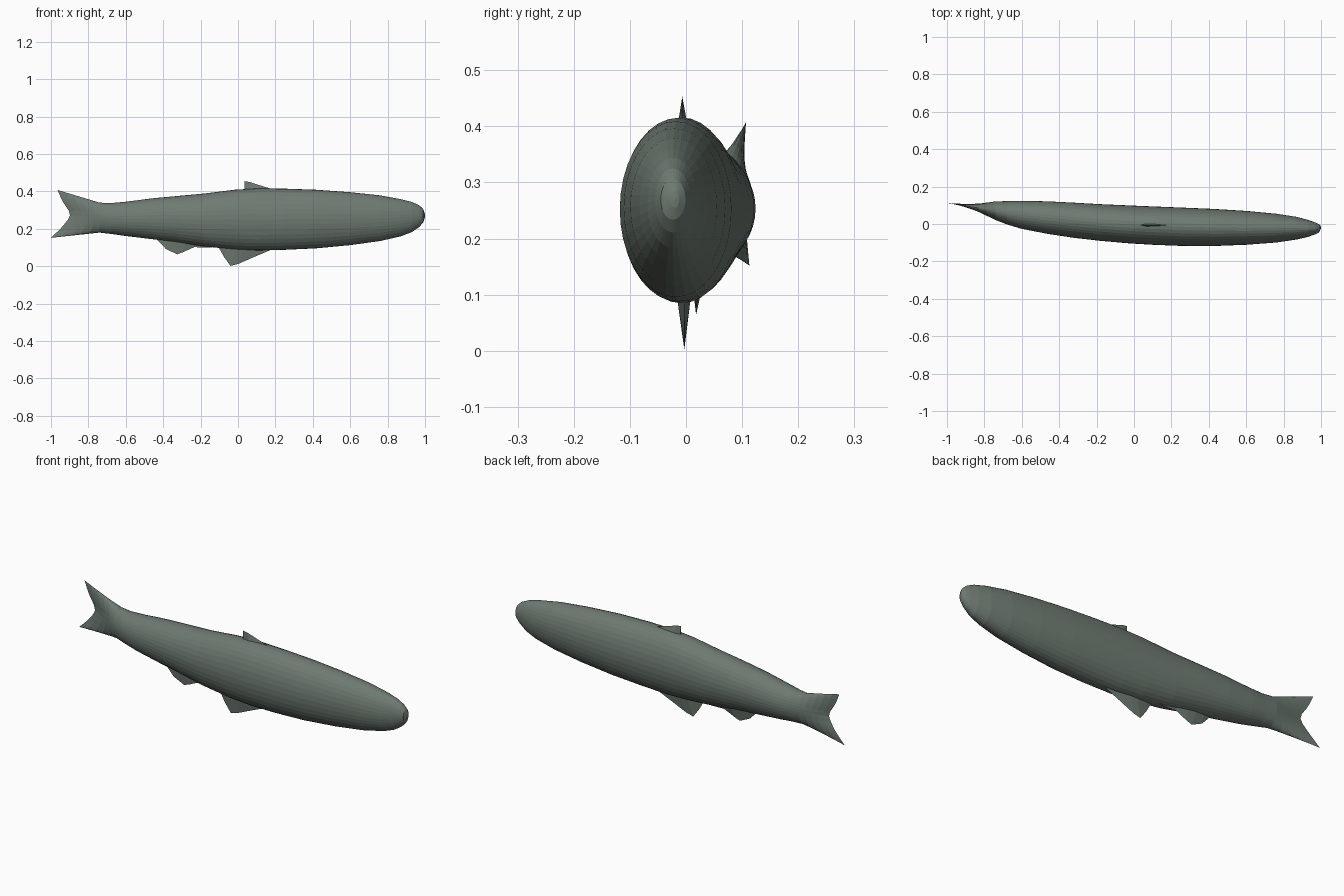
import bpy, bmesh, math

SIDES = 36
skin = bpy.data.materials.new("grey green skin")
skin.diffuse_color = (0.155, 0.195, 0.165, 1)


def finish(bm, name):
    bmesh.ops.remove_doubles(bm, verts=bm.verts, dist=0.0004)
    bmesh.ops.recalc_face_normals(bm, faces=bm.faces)
    mesh = bpy.data.meshes.new(name)
    bm.to_mesh(mesh)
    bm.free()
    mesh.materials.append(skin)
    obj = bpy.data.objects.new(name, mesh)
    bpy.context.collection.objects.link(obj)
    return obj


def lerp(a, b, t):
    return a + (b - a) * t


def sample(points, h):
    """Interpolate a table whose first column is the key."""
    for a, b in zip(points, points[1:]):
        if h <= b[0]:
            t = (h - a[0]) / (b[0] - a[0])
            return [lerp(p, q, t) for p, q in zip(a[1:], b[1:])]
    return list(points[-1][1:])


# Body stations: x, y low, y high, z low, z high
stations = [
    (0.998, -0.028, -0.012, 0.255, 0.285), (0.99, -0.045, -0.001, 0.234, 0.306),
    (0.97, -0.055, 0.008, 0.211, 0.325), (0.93, -0.069, 0.022, 0.183, 0.344),
    (0.87, -0.083, 0.038, 0.160, 0.359), (0.76, -0.099, 0.055, 0.135, 0.379),
    (0.60, -0.111, 0.070, 0.113, 0.396), (0.42, -0.118, 0.081, 0.096, 0.409),
    (0.25, -0.117, 0.088, 0.088, 0.415), (0.10, -0.111, 0.094, 0.085, 0.416),
    (-0.02, -0.104, 0.099, 0.090, 0.409), (-0.18, -0.090, 0.106, 0.106, 0.389),
    (-0.32, -0.074, 0.114, 0.128, 0.376), (-0.46, -0.053, 0.121, 0.145, 0.363),
    (-0.60, -0.026, 0.124, 0.162, 0.345), (-0.68, -0.002, 0.122, 0.173, 0.338),
    (-0.74, 0.021, 0.121, 0.180, 0.340),
]
# Tail trailing edge: height fraction, x, y, z
tail_edge = [
    (-1, -1.0, 0.113, 0.152), (-0.7, -0.945, 0.108, 0.205),
    (-0.35, -0.912, 0.101, 0.245), (0, -0.898, 0.098, 0.272),
    (0.35, -0.905, 0.099, 0.298), (0.7, -0.94, 0.103, 0.350),
    (1, -0.965, 0.107, 0.408),
]


def ring(x, y0, y1, z0, z1):
    pts = []
    for i in range(SIDES):
        a = 2 * math.pi * i / SIDES
        pts.append((x, (y0 + y1) / 2 + (y1 - y0) / 2 * math.cos(a),
                    (z0 + z1) / 2 + (z1 - z0) / 2 * math.sin(a)))
    return pts


# Body with the tail fin flowing out of its last ring
rings = [ring(*s) for s in stations]
last = rings[-1]
for step in (0.2, 0.4, 0.6, 0.8, 1.0):
    pts = []
    for i, (x, y, z) in enumerate(last):
        ex, ey, ez = sample(tail_edge, math.sin(2 * math.pi * i / SIDES))
        pts.append((lerp(x, ex, step), lerp(y, ey, step), lerp(z, ez, step)))
    rings.append(pts)

bm = bmesh.new()
rows = [[bm.verts.new(p) for p in r] for r in rings]
for r, s in zip(rows, rows[1:]):
    for i in range(SIDES):
        j = (i + 1) % SIDES
        bm.faces.new((r[i], r[j], s[j], s[i]))
nose = bm.verts.new((1.0, -0.02, 0.27))
for i in range(SIDES):
    bm.faces.new((nose, rows[0][(i + 1) % SIDES], rows[0][i]))
finish(bm, "body_and_tail")


def fin(name, pairs, y_base, y_tip, width):
    """Wedge fin from pairs of (base x, base z, edge x, edge z)."""
    bm = bmesh.new()
    n = len(pairs) - 1
    left, right, edge = [], [], []
    for i, (bx, bz, ex, ez) in enumerate(pairs):
        w = width * math.sin(math.pi * i / n) + 0.001
        left.append(bm.verts.new((bx, y_base - w, bz)))
        right.append(bm.verts.new((bx, y_base + w, bz)))
        edge.append(bm.verts.new((ex, y_tip, ez)))
    for i in range(n):
        j = i + 1
        bm.faces.new((left[i], left[j], edge[j], edge[i]))
        bm.faces.new((right[j], right[i], edge[i], edge[j]))
        bm.faces.new((left[j], left[i], right[i], right[j]))
    for k in (0, n):
        bm.faces.new((left[k], right[k], edge[k]))
    finish(bm, name)


# Back fin
fin("back_fin", [(0.035, 0.400, 0.035, 0.455), (0.07, 0.402, 0.06, 0.451),
                 (0.11, 0.404, 0.11, 0.435), (0.18, 0.405, 0.175, 0.415)],
    -0.006, -0.007, 0.009)
# Belly fin
fin("belly_fin", [(-0.12, 0.115, -0.10, 0.095), (-0.06, 0.108, -0.075, 0.050),
                  (-0.01, 0.105, -0.04, 0.002), (0.03, 0.102, 0.0, 0.012),
                  (0.09, 0.100, 0.08, 0.047), (0.18, 0.098, 0.17, 0.085)],
    -0.004, -0.003, 0.013)
# Rear fin
fin("rear_fin", [(-0.44, 0.155, -0.43, 0.140), (-0.39, 0.148, -0.385, 0.092),
                 (-0.34, 0.142, -0.325, 0.064), (-0.28, 0.134, -0.295, 0.075),
                 (-0.22, 0.125, -0.235, 0.102), (-0.13, 0.110, -0.14, 0.100)],
    0.021, 0.018, 0.012)
